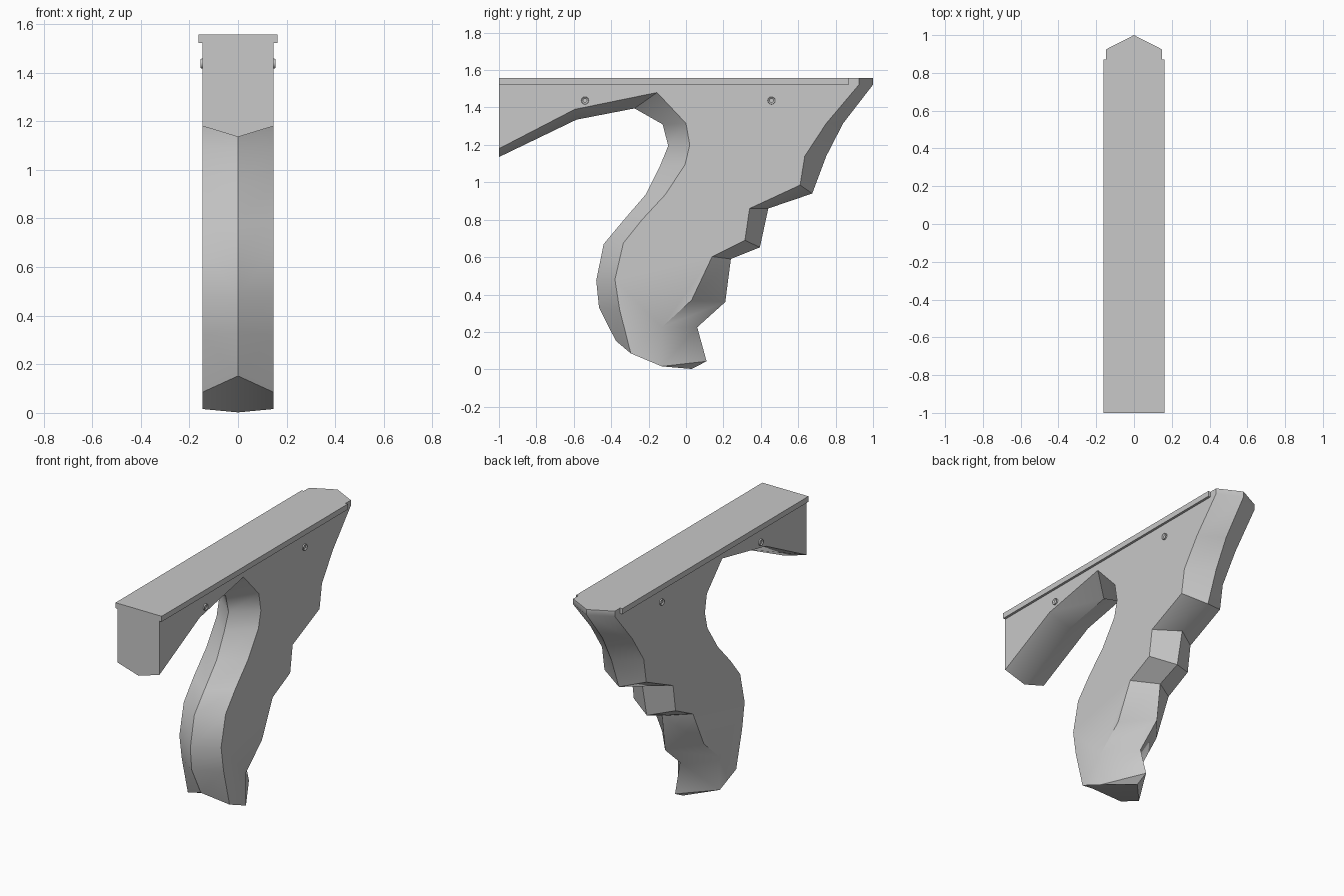
import bpy, bmesh, math
from mathutils import Matrix

if "Cube" in bpy.data.objects:
    bpy.data.objects.remove(bpy.data.objects["Cube"])

grey = bpy.data.materials.new("grey")
grey.diffuse_color = (0.58, 0.58, 0.58, 1)
grey.use_nodes = True
grey.node_tree.nodes["Principled BSDF"].inputs["Base Color"].default_value = grey.diffuse_color


def finish(name, bm, smooth=None):
    bmesh.ops.recalc_face_normals(bm, faces=bm.faces)
    me = bpy.data.meshes.new(name)
    bm.to_mesh(me)
    bm.free()
    me.materials.append(grey)
    ob = bpy.data.objects.new(name, me)
    bpy.context.collection.objects.link(ob)
    if smooth:
        bpy.ops.object.select_all(action='DESELECT')
        ob.select_set(True)
        bpy.context.view_layer.objects.active = ob
        bpy.ops.object.shade_smooth_by_angle(angle=math.radians(smooth))
    return ob


# Grip body: outline of the flat sides paired with the outline of the middle ridge
# (side y, side z, ridge y, ridge z)
HALF = 0.147
OUTLINE = [
    (-1, 1.522, -1, 1.522), (-1, 1.18, -1, 1.135),                      # front end
    (-.595, 1.39, -.585, 1.335), (-.155, 1.48, -.275, 1.395),           # arm underside
    (0, 1.315, -.125, 1.31), (.02, 1.2, -.095, 1.195),                  # web of the grip
    (-.005, 1.095, -.14, 1.085), (-.11, .935, -.215, .935),
    (-.235, .80, -.34, .79), (-.335, .675, -.44, .67),
    (-.38, .48, -.48, .475), (-.355, .32, -.465, .33),
    (-.295, .085, -.375, .152),                                         # heel
    (-.13, .016, .03, .002), (-.13, .016, .11, .043),
    (-.13, .225, .06, .225), (.03, .37, .21, .36),                      # finger steps
    (.14, .603, .24, .59), (.315, .69, .395, .652),
    (.34, .86, .44, .86), (.61, .985, .675, .94),
    (.635, 1.14, .75, 1.14), (.75, 1.315, .84, 1.315),                  # back tip
    (.925, 1.522, 1, 1.522), (.925, 1.557, 1, 1.557),
    (.872, 1.557, .872, 1.557), (.872, 1.522, .872, 1.522),
]
bm = bmesh.new()
cache = {}


def vert(x, y, z):
    key = (x, y, z)
    if key not in cache:
        cache[key] = bm.verts.new(key)
    return cache[key]


def face(vs):
    vs = list(dict.fromkeys(vs))
    if len(vs) > 2:
        bm.faces.new(vs)


for x in (-HALF, HALF):
    face([vert(x, s[0], s[1]) for s in OUTLINE])
    for a, b in zip(OUTLINE, OUTLINE[1:] + OUTLINE[:1]):
        face([vert(x, a[0], a[1]), vert(x, b[0], b[1]),
              vert(0, b[2], b[3]), vert(0, a[2], a[3])])
finish("grip_body", bm, 40)

# Top rail: slightly wider plate over the body
bm = bmesh.new()
bmesh.ops.create_cube(bm, size=1, matrix=Matrix.Translation((0, -.064, 1.5395))
                      @ Matrix.Diagonal((.325, 1.872, .035, 1)))
finish("top_rail", bm)

# Bolts: small rings with a sunken middle on both sides
for side in (-1, 1):
    for i, y in enumerate((-.54, .457)):
        bm = bmesh.new()
        bmesh.ops.create_cone(bm, cap_ends=True, segments=16, radius1=.021,
                              radius2=.019, depth=.012,
                              matrix=Matrix.Translation((side * .149, y, 1.437))
                              @ Matrix.Rotation(side * math.pi / 2, 4, 'Y'))
        cap = max(bm.faces, key=lambda f: side * f.calc_center_median().x)
        bmesh.ops.inset_region(bm, faces=[cap], thickness=.008)
        bmesh.ops.translate(bm, verts=cap.verts, vec=(-side * .006, 0, 0))
        finish(f"bolt_{'left' if side < 0 else 'right'}_{i + 1}", bm, 30)
